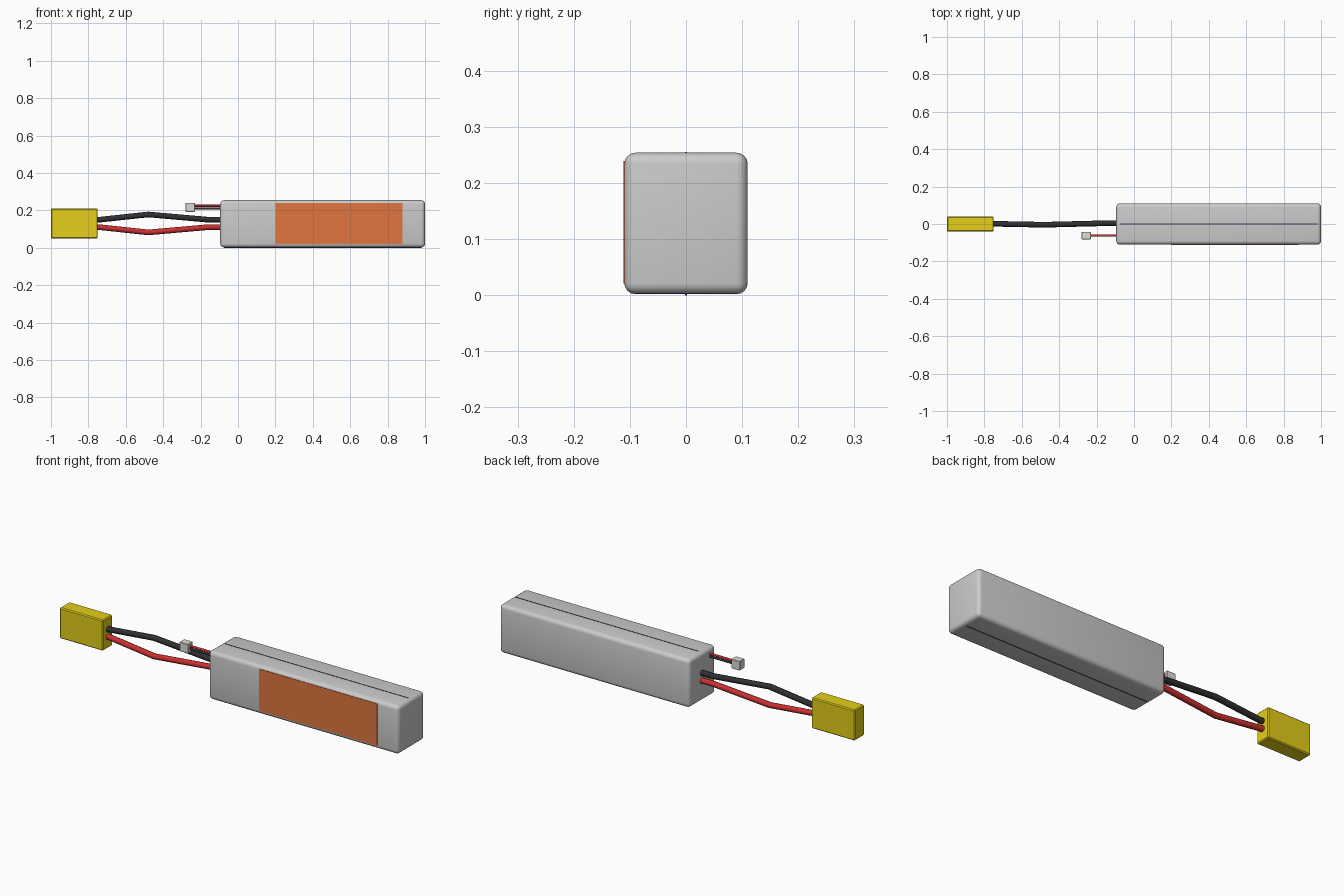
import bpy
from mathutils import Vector

if "Cube" in bpy.data.objects:
    bpy.data.objects.remove(bpy.data.objects["Cube"])


def material(name, rgb):
    m = bpy.data.materials.new(name)
    m.diffuse_color = (*rgb, 1)
    m.use_nodes = True
    m.node_tree.nodes["Principled BSDF"].inputs["Base Color"].default_value = m.diffuse_color
    return m


YELLOW = material("yellow", (0.78, 0.62, 0.01))
ORANGE = material("orange", (0.75, 0.18, 0.05))
BLACK = material("black", (0.03, 0.03, 0.035))
RED = material("red", (0.6, 0.03, 0.03))
NAVY = material("navy", (0.04, 0.05, 0.1))
IVORY = material("ivory", (0.72, 0.72, 0.66))


def box(name, lo, hi, mat=None, bevel=0, segments=1):
    lo, hi = Vector(lo), Vector(hi)
    bpy.ops.mesh.primitive_cube_add(size=1, location=(lo + hi) / 2)
    ob = bpy.context.object
    ob.name = name
    ob.scale = hi - lo
    bpy.ops.object.transform_apply(location=False, rotation=False, scale=True)
    if mat:
        ob.data.materials.append(mat)
    if bevel:
        mod = ob.modifiers.new("round", "BEVEL")
        mod.width, mod.segments = bevel, segments
        bpy.ops.object.modifier_apply(modifier=mod.name)
    if segments > 1:
        bpy.ops.object.shade_smooth_by_angle()
    return ob


def wire(name, points, radius, mat):
    curve = bpy.data.curves.new(name, "CURVE")
    curve.dimensions = "3D"
    curve.bevel_depth = radius
    curve.bevel_resolution = 2
    curve.use_fill_caps = True
    spline = curve.splines.new("POLY")
    spline.points.add(len(points) - 1)
    for p, co in zip(spline.points, points):
        p.co = (*co, 1)
    curve.materials.append(mat)
    ob = bpy.data.objects.new(name, curve)
    bpy.context.collection.objects.link(ob)
    return ob


# Rounded pack with its wrap seam and side label
box("battery_body", (-0.095, -0.11, 0.002), (1.0, 0.11, 0.254), None, 0.02, 4)
box("wrap_seam", (-0.075, -0.0015, 0), (0.98, 0.0015, 0.2555), NAVY)
box("side_label", (0.2, -0.1115, 0.021), (0.88, -0.105, 0.239), ORANGE)

# Main power connector
box("main_connector", (-1.0, -0.04, 0.05), (-0.75, 0.04, 0.21), YELLOW, 0.005)

# Main leads, bowing apart between connector and pack
for name, side, mat in (("black_lead", 1, BLACK), ("red_lead", -1, RED)):
    path = [(-0.77, 0.002, 0.02), (-0.74, 0.001, 0.02), (-0.48, -0.004, 0.048),
            (-0.16, 0.004, 0.02), (-0.08, 0.005, 0.02)]
    wire(name, [(x, y, 0.13 + side * z) for x, y, z in path], 0.015, mat)

# Balance plug and its thin wires
box("balance_plug", (-0.28, -0.082, 0.192), (-0.23, -0.042, 0.24), IVORY, 0.002)
for name, z, mat in (("balance_wire_red", 0.224, RED), ("balance_wire_black", 0.21, BLACK)):
    wire(name, [(-0.24, -0.062, z), (-0.08, -0.062, z)], 0.006, mat)
